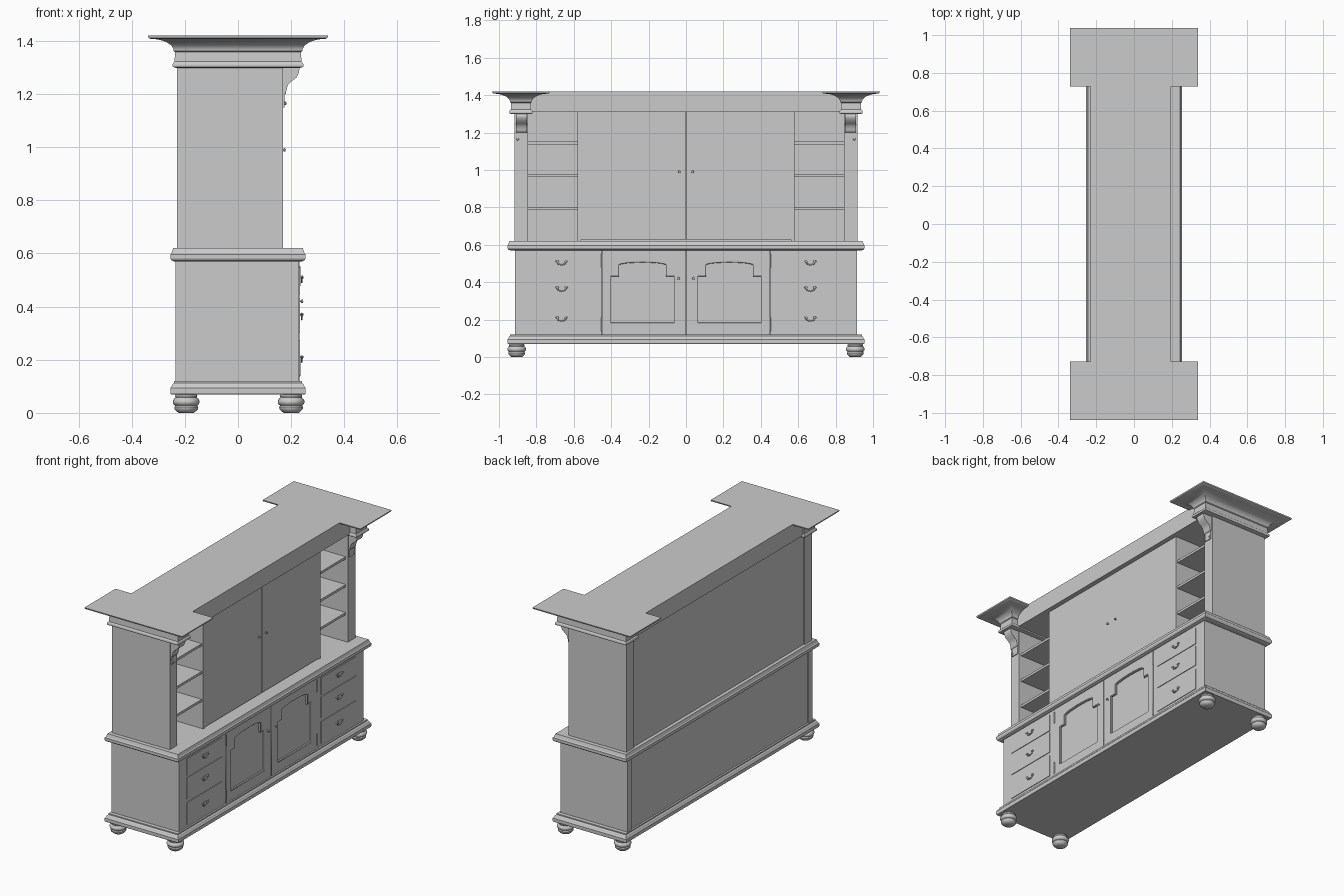
import bpy, bmesh, math
from mathutils import Matrix, Vector

if "Cube" in bpy.data.objects:
    bpy.data.objects.remove(bpy.data.objects["Cube"], do_unlink=True)

grey = bpy.data.materials.new("plain grey")
grey.use_nodes = True
grey.diffuse_color = (0.6, 0.6, 0.6, 1)
grey.node_tree.nodes["Principled BSDF"].inputs["Base Color"].default_value = grey.diffuse_color

# Maps a drawn outline to the front plane (y, z) or the side plane (x, z)
FRONT = Matrix(((0, 0, 1), (1, 0, 0), (0, 1, 0))).to_4x4()
SIDE = Matrix(((1, 0, 0), (0, 0, -1), (0, 1, 0))).to_4x4()


def finish(name, bm, smooth=False):
    bmesh.ops.recalc_face_normals(bm, faces=bm.faces)
    mesh = bpy.data.meshes.new(name)
    bm.to_mesh(mesh)
    bm.free()
    mesh.materials.append(grey)
    ob = bpy.data.objects.new(name, mesh)
    bpy.context.collection.objects.link(ob)
    if smooth:
        shade(ob)
    return ob


def shade(ob):
    bpy.ops.object.select_all(action="DESELECT")
    ob.select_set(True)
    bpy.context.view_layer.objects.active = ob
    bpy.ops.object.shade_smooth_by_angle(angle=math.radians(40))


def loft(name, x0, x1, y0, y1, steps, smooth=False):
    """Stack of rectangles, each step giving (outward offset, height)."""
    bm = bmesh.new()
    rings = []
    for o, z in steps:
        corners = ((x0 - o, y0 - o), (x1 + o, y0 - o), (x1 + o, y1 + o), (x0 - o, y1 + o))
        rings.append([bm.verts.new((x, y, z)) for x, y in corners])
    for a, b in zip(rings, rings[1:]):
        for i in range(4):
            j = (i + 1) % 4
            bm.faces.new((a[i], a[j], b[j], b[i]))
    bm.faces.new(rings[0])
    bm.faces.new(rings[-1])
    return finish(name, bm, smooth)


def box(name, x0, x1, y0, y1, z0, z1):
    return loft(name, x0, x1, min(y0, y1), max(y0, y1), ((0, z0), (0, z1)))


def lathe(name, profile, matrix, segments=24):
    bm = bmesh.new()
    vs = [bm.verts.new((r, 0, z)) for r, z in profile]
    edges = [bm.edges.new(p) for p in zip(vs, vs[1:])]
    bmesh.ops.spin(bm, geom=vs + edges, cent=(0, 0, 0), axis=(0, 0, 1),
                   angle=math.tau, steps=segments)
    bmesh.ops.remove_doubles(bm, verts=bm.verts, dist=1e-5)
    bm.transform(matrix)
    return finish(name, bm, True)


def outline(name, loops, plane, depth, half, tube=0, cyclic=True):
    """Flat outlines, extruded into a plate or swept as a round bead."""
    curve = bpy.data.curves.new(name, "CURVE")
    curve.dimensions = "3D" if tube else "2D"
    curve.bevel_depth, curve.bevel_resolution = tube, 2
    curve.extrude = half
    curve.fill_mode = "FULL" if tube else "BOTH"
    curve.use_fill_caps = bool(tube)
    for pts in loops:
        s = curve.splines.new("POLY")
        s.points.add(len(pts) - 1)
        for p, (u, v) in zip(s.points, pts):
            p.co = (u, v, 0, 1)
        s.use_cyclic_u = cyclic
    curve.materials.append(grey)
    ob = bpy.data.objects.new(name, curve)
    ob.matrix_world = plane @ Matrix.Translation((0, 0, depth))
    bpy.context.collection.objects.link(ob)
    bpy.ops.object.select_all(action="DESELECT")
    ob.select_set(True)
    bpy.context.view_layer.objects.active = ob
    bpy.ops.object.convert(target="MESH")
    if tube:
        shade(bpy.context.object)


def rect(u0, u1, v0, v1):
    return [(u0, v0), (u1, v0), (u1, v1), (u0, v1)]


def knob(name, x, y, z):
    lathe(name, ((0, 0), (.004, 0), (.003, .005), (.007, .008), (.006, .013), (0, .015)),
          Matrix.Translation((x, y, z)) @ Matrix.Rotation(math.pi / 2, 4, "Y"), 12)


# Lower carcass, plinth and counter
loft("plinth", -.24, .24, -.94, .94,
     ((.012, .07), (.015, .075), (.015, .093), (.011, .098), (.006, .108), (0, .113), (0, .12)))
box("lower_carcass", -.225, .216, -.905, .905, .115, .575)
loft("counter", -.24, .24, -.94, .94,
     ((0, .57), (.01, .574), (.015, .582), (.015, .597), (.01, .602), (.006, .614), (.004, .62)))

# Header, back and central cupboard
box("header", -.23, .195, -.85, .85, 1.31, 1.42)
box("upper_back", -.222, -.205, -.86, .86, .62, 1.312)

foot = ((0, 0), (.028, 0), (.036, .006), (.044, .014), (.045, .022), (.041, .028), (.046, .031),
        (.05, .038), (.05, .046), (.045, .054), (.04, .057), (.042, .064), (.038, .071), (0, .071))

for s in (-1, 1):
    side = "left" if s > 0 else "right"

    # Feet
    for x in (-.195, .2):
        lathe("bun_foot", foot, Matrix.Translation((x, s * .905, 0)))

    # Lower side panel with a back stile
    box("lower_side_" + side, -.235, .23, s * .875, s * .915, .115, .575)

    # Upper side post
    box("upper_side_" + side, -.23, .17, s * .845, s * .918, .62, 1.31)

    # Cornice cap: collar, neck and cove
    y0, y1 = sorted((s * .83, s * .935))
    cove = [(.005 + .098 * (1 - math.cos(t * math.pi / 16)) * .9,
             1.362 + .046 * math.sin(t * math.pi / 16)) for t in range(9)]
    loft("cornice_" + side, -.237, .237, y0, y1,
         [(-.005, 1.298), (.008, 1.302), (.01, 1.308), (.008, 1.316), (.002, 1.322), (0, 1.358)]
         + cove + [(.1, 1.412), (.102, 1.42)], True)

    # Corbel under the cornice
    bracket = [(.165, 1.3), (.232, 1.3), (.229, 1.28), (.22, 1.262), (.2, 1.247),
               (.188, 1.235), (.182, 1.215), (.18, 1.2), (.165, 1.2)]
    outline("corbel_" + side, [bracket], SIDE, -s * .88, .03)
    box("corbel_drop_" + side, .165, .175, s * .855, s * .905, 1.15, 1.2)
    knob("corbel_bead", .168, s * .9, 1.165)

    # Open shelves
    box("shelf_divider_" + side, -.21, .165, s * .565, s * .58, .62, 1.312)
    for z in (.788, .963, 1.137):
        box("shelf", -.21, .155, s * .575, s * .85, z, z + .015)

    # Upper cupboard door
    box("upper_door_" + side, .145, .165, s * .0015, s * .565, .625, 1.31)
    knob("upper_door_knob", .165, s * .035, .99)

    # Lower door: frame, recessed arched panel and bead
    c = s * .2325
    arch = [(c + .13 * math.cos(a), .495 + .016 * math.sin(a))
            for a in (i * math.pi / 12 for i in range(13))]
    opening = ([(c - .172, .18), (c + .172, .18), (c + .172, .435), (c + .13, .435)]
               + arch + [(c - .13, .435), (c - .172, .435)])
    frame = rect(*sorted((s * .0015, s * .449)), .12, .57)
    outline("lower_door_frame_" + side, [frame, opening], FRONT, .223, .008)
    outline("door_panel_bead_" + side, [opening], FRONT, .222, 0, .006)
    knob("lower_door_knob", .231, s * .04, .42)
    for z in (.175, .515):
        lathe("hinge", ((0, -.038), (.004, -.036), (.004, .036), (0, .038)),
              Matrix.Translation((.232, s * .45, z)), 10)

    # Drawer bank with bail handles
    box("drawer_bank_" + side, .21, .23, s * .451, s * .915, .12, .57)
    for z0, z1, zh in ((.445, .55, .51), (.3, .43, .37), (.14, .275, .21)):
        box("drawer_front", .228, .234, s * .49, s * .84, z0, z1)
        h = s * .665
        bail = [(h - .032, zh + .004), (h - .024, zh - .003), (h - .018, zh - .013),
                (h, zh - .018), (h + .018, zh - .013), (h + .024, zh - .003), (h + .032, zh + .004)]
        outline("drawer_handle", [bail], FRONT, .24, 0, .0035, False)
        for d in (-.022, .022):
            knob("handle_rose", .232, h + d, zh)
        box("handle_plate", .232, .236, h - .018, h + .018, zh - .006, zh + .006)

# Recessed lower back
box("lower_back", -.229, -.22, -.88, .88, .115, .575)
